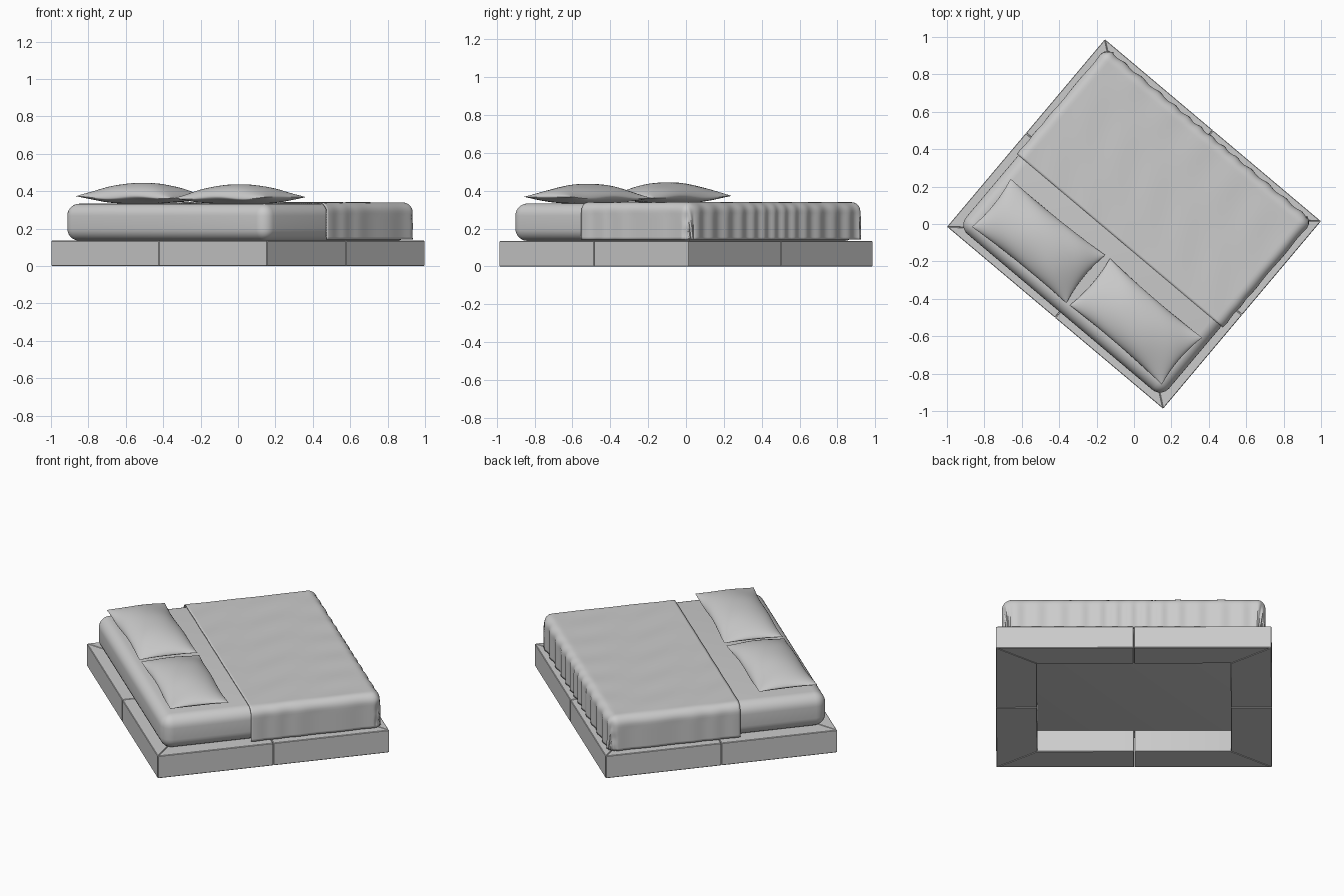
import bpy, bmesh, math
from mathutils import Vector, Matrix

if "Cube" in bpy.data.objects:
    bpy.data.objects.remove(bpy.data.objects["Cube"])

TURN = math.radians(-40.1)          # whole bed is turned about z
HW, HL, FRAME_H = 0.755, 0.655, 0.135


def add(name, bm, loc=(0, 0, 0), turn=0.0):
    bmesh.ops.recalc_face_normals(bm, faces=bm.faces)
    me = bpy.data.meshes.new(name)
    bm.to_mesh(me)
    bm.free()
    ob = bpy.data.objects.new(name, me)
    bpy.context.collection.objects.link(ob)
    ob.matrix_world = (Matrix.Rotation(TURN, 4, 'Z') @ Matrix.Translation(loc)
                       @ Matrix.Rotation(turn, 4, 'Z'))
    return ob


# Base frame: mitred half rails mirrored to all four corners
def rail(name, pts):
    bm = bmesh.new()
    face = bm.faces.new([bm.verts.new((x, y, 0)) for x, y in pts])
    ext = bmesh.ops.extrude_face_region(bm, geom=[face])
    top = [g for g in ext['geom'] if isinstance(g, bmesh.types.BMVert)]
    bmesh.ops.translate(bm, verts=top, vec=(0, 0, FRAME_H))
    bmesh.ops.recalc_face_normals(bm, faces=bm.faces)
    bmesh.ops.bevel(bm, geom=bm.edges[:], offset=0.003, segments=1, affect='EDGES')
    ob = add(name, bm)
    ob.modifiers.new("mirror", 'MIRROR').use_axis = (True, True, False)


GAP, IX, IY = 0.001, HW - 0.225, HL - 0.174
rail("frame_end_rails", [(GAP, HL), (HW, HL), (IX, IY), (GAP, IY)])
rail("frame_side_rails", [(HW, GAP), (HW, HL), (IX, IY), (IX, GAP)])

# Mattress: rounded block
bm = bmesh.new()
bmesh.ops.create_cube(bm, size=1)
bmesh.ops.scale(bm, vec=(1.42, 1.228, 0.198), verts=bm.verts)
bmesh.ops.bevel(bm, geom=bm.edges[:], offset=0.065, segments=7, profile=0.5,
                affect='EDGES')
add("mattress", bm, (0, -0.001, 0.234))

# Blanket: flat cloth grid folded over the sides and foot
R, TOP, HEM = 0.05, 0.34, 0.142
DROP = TOP - R - HEM + R * math.pi / 2
CX, HEAD, FOOT = 0.72 - R, -0.117, 0.625 - R


def drape(x, y):
    core = Vector((max(-CX, min(CX, x)), min(FOOT, y), 0))
    d = Vector((x, y, 0)) - core
    fall = max(abs(d.x), abs(d.y))
    wave = 0.0015 * math.sin(26 * x + 5 * math.sin(3 * y)) * math.sin(9 * y + 2 * x)
    if fall < 1e-6:
        return core + Vector((0, 0, TOP + wave))
    arc = min(fall / R, math.pi / 2)
    z = TOP - R * (1 - math.cos(arc)) - max(0, fall - R * math.pi / 2)
    on_foot = abs(d.y) / (abs(d.x) + abs(d.y))
    fold = (on_foot * math.sin(64 * x + 2 * math.sin(7 * x))
            + (1 - on_foot) * 0.4 * math.sin(38 * y + 2 * math.sin(9 * y)))
    out = R * math.sin(arc) + 0.005 * fold * min(1, fall / 0.1)
    return core + d.normalized() * out + Vector((0, 0, z + wave * math.cos(arc)))


NX, NY = 130, 72
x0, y1 = CX + DROP, FOOT + DROP
bm = bmesh.new()
grid = [[bm.verts.new(drape(-x0 + 2 * x0 * i / NX, HEAD + (y1 - HEAD) * j / NY))
         for i in range(NX + 1)] for j in range(NY + 1)]
for j in range(NY):
    for i in range(NX):
        bm.faces.new((grid[j][i], grid[j][i + 1], grid[j + 1][i + 1], grid[j + 1][i]))
ob = add("blanket", bm)
if ob.data.polygons[NX // 2].normal.z < 0:
    ob.data.flip_normals()
thick = ob.modifiers.new("thickness", 'SOLIDIFY')
thick.thickness, thick.offset = 0.006, -1


# Pillows: two puffed sheets joined at a pinched seam
def pillow(name, loc, turn, phase, height):
    bm = bmesh.new()
    n, m = 44, 28
    for side, puff in ((1, height), (-1, 0.036)):
        rows = []
        for j in range(m + 1):
            row = []
            for i in range(n + 1):
                a = -math.cos(math.pi * i / n)
                b = -math.cos(math.pi * j / m)
                x = 0.325 * a * (1 - 0.05 * (1 - b * b))
                y = 0.165 * b * (1 - 0.05 * (1 - a * a))
                body = ((1 - a * a) * (1 - b * b)) ** 0.55
                crease = 1 + 0.09 * math.sin(7 * a + 4 * b + phase) * (a * a + b * b) / 2
                seam = 0.006 * math.sin(5 * a + phase) * (1 - body)
                row.append(bm.verts.new((x, y, seam + side * puff * body * crease)))
            rows.append(row)
        for j in range(m):
            for i in range(n):
                bm.faces.new((rows[j][i], rows[j][i + 1],
                              rows[j + 1][i + 1], rows[j + 1][i]))
    bmesh.ops.remove_doubles(bm, verts=bm.verts, dist=0.0004)
    add(name, bm, loc, turn)


pillow("left_pillow", (-0.332, -0.398, 0.367), math.radians(1.2), 0.4, 0.078)
pillow("right_pillow", (0.343, -0.392, 0.364), math.radians(-0.6), 2.1, 0.073)

# Smooth shading with crisp edges
bpy.ops.object.select_all(action='SELECT')
bpy.context.view_layer.objects.active = bpy.data.objects["mattress"]
bpy.ops.object.shade_smooth_by_angle(angle=math.radians(35))
